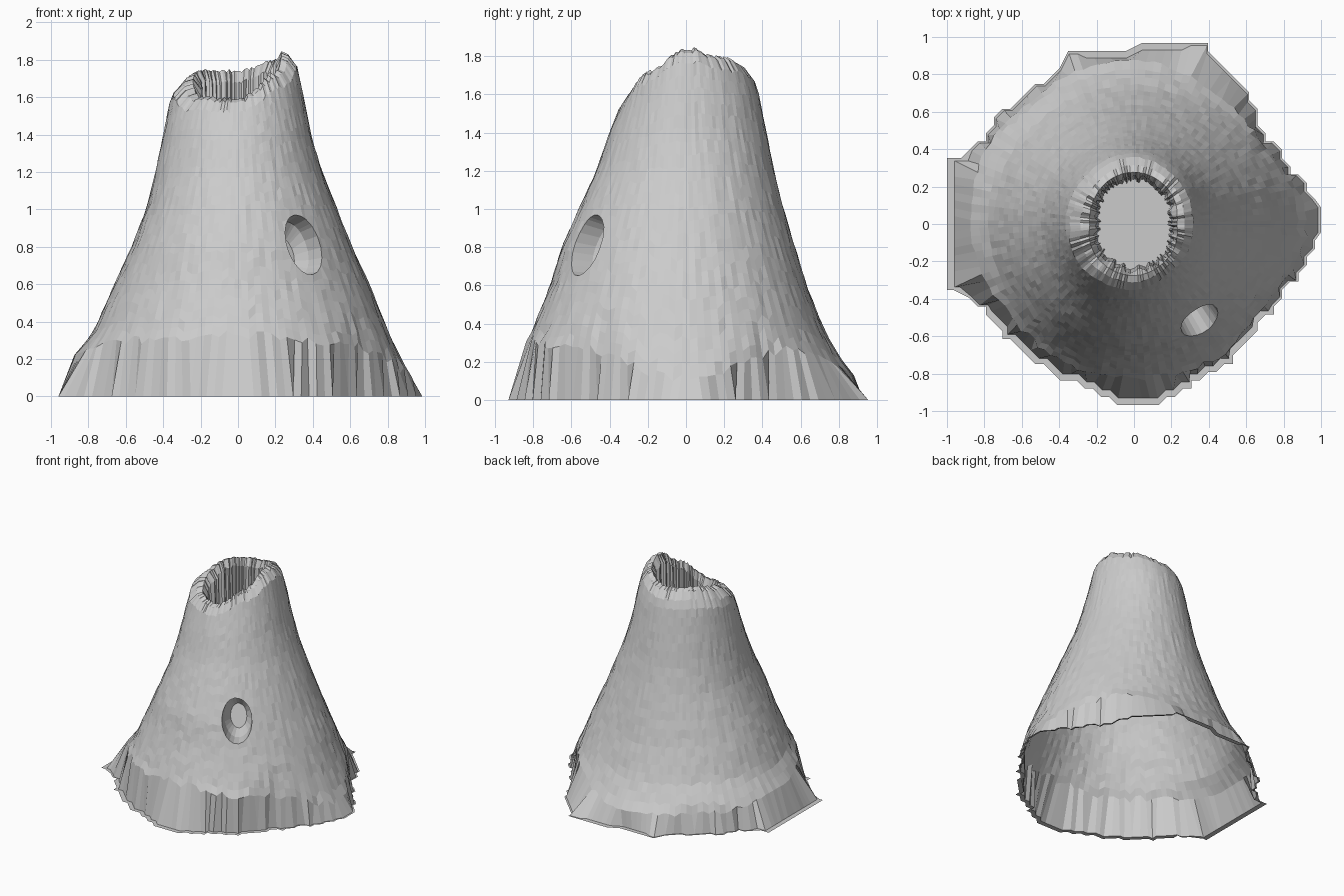
import bpy, bmesh, math, random
from mathutils import Vector
from mathutils.geometry import intersect_line_line_2d

random.seed(4)
if "Cube" in bpy.data.objects:
    bpy.data.objects.remove(bpy.data.objects["Cube"])

SEGMENTS, RINGS, CELL = 128, 24, 0.044

# footprint of the base, counter-clockwise
OUTLINE = [(1, -.05), (1, .06), (.88, .25), (.8, .36), (.7, .48), (.62, .7),
           (.42, .9), (.4, .98), (0, .98), (0, .94), (-.35, .93), (-.36, .87),
           (-.75, .55), (-.86, .38), (-1, .33), (-1, -.36), (-.82, -.43),
           (-.7, -.6), (-.45, -.8), (-.05, -.96), (.13, -.96), (.3, -.87),
           (.5, -.75), (.68, -.53), (.88, -.27)]

# slope radius by height along +x, +y, -x, -y
HEIGHTS = [.1, .2, .35, .6, .8, 1, 1.2, 1.4, 1.6, 1.75, 1.85]
SLOPES = [[.93, .87, .8, .7, .61, .53, .45, .39, .35, .32, .29],
          [.9, .82, .73, .63, .57, .51, .46, .42, .38, .33, .28],
          [.93, .89, .77, .66, .57, .49, .44, .4, .36, .26, .24],
          [.92, .9, .81, .71, .65, .56, .47, .4, .32, .27, .25]]
# heights every 45 degrees, starting at +x
SKIRT = [.12, .27, .13, .16, .22, .3, .33, .28]
CREST = [1.84, 1.79, 1.74, 1.74, 1.7, 1.6, 1.59, 1.72]


def around(values, angle):
    """Smoothly blend a ring of values by angle."""
    t = (angle / math.tau % 1) * len(values)
    i = int(t) % len(values)
    f = (1 - math.cos((t - int(t)) * math.pi)) / 2
    return values[i] * (1 - f) + values[(i + 1) % len(values)] * f


def along(values, z):
    """Read a slope at a height."""
    z = min(max(z, HEIGHTS[0]), HEIGHTS[-1])
    for i in range(len(HEIGHTS) - 1):
        if z <= HEIGHTS[i + 1]:
            f = (z - HEIGHTS[i]) / (HEIGHTS[i + 1] - HEIGHTS[i])
            return values[i] * (1 - f) + values[i + 1] * f


def slope_radius(angle, z):
    return around([along(s, z) for s in SLOPES], angle)


def outline_radius(angle):
    ray = Vector((math.cos(angle), math.sin(angle))) * 3
    for a, b in zip(OUTLINE, OUTLINE[1:] + OUTLINE[:1]):
        hit = intersect_line_line_2d(Vector((0, 0)), ray, Vector(a), Vector(b))
        if hit:
            return hit.length
    return .9


def snap(v):
    return max(-1, min(1, round(v / CELL) * CELL))


def polar(angle, r, z):
    return Vector((r * math.cos(angle), r * math.sin(angle), z))


bm = bmesh.new()
columns = []
for s in range(SEGMENTS):
    a = math.tau * (s + .5) / SEGMENTS
    edge = outline_radius(a)
    # stepped flange and ragged skirt
    flange = polar(a, edge, 0)
    flange.x, flange.y = snap(flange.x), snap(flange.y)
    flat_side = abs(math.cos(a)) < .3 and math.sin(a) > 0 or math.cos(a) < -.93
    foot = flange * (.96 if flat_side or math.sin(a) < -.5 else .985)
    ragged = .004 if flat_side else .025
    low = around(SKIRT, a) + random.uniform(-ragged, ragged)
    crest = around(CREST, a) + random.uniform(-.012, .012)
    points = [flange, foot]
    # flaring slope up to the shoulder
    for i in range(RINGS + 1):
        z = low + (crest - .07 - low) * i / RINGS
        r = min(slope_radius(a, z), edge * (.95 - .02 * min(i, 3)))
        points.append(polar(a, r * random.uniform(.994, 1.006), z))
    # rounded lip, then the crater wall
    shoulder = slope_radius(a, crest - .07)
    inner = .2 + .05 * abs(math.sin(a))
    mouth = inner + random.uniform(-.015, .015)
    points.append(polar(a, shoulder * .6 + inner * .4, crest - .015))
    points.append(polar(a, shoulder * .25 + inner * .75, crest))
    points.append(polar(a, mouth, crest - .06))
    points.append(polar(a, mouth * .93, 1.3))
    columns.append([bm.verts.new(p) for p in points])

for s in range(SEGMENTS):
    here, after = columns[s], columns[(s + 1) % SEGMENTS]
    for i in range(len(here) - 1):
        bm.faces.new((here[i], after[i], after[i + 1], here[i + 1]))
bm.faces.new([c[-1] for c in columns])  # crater floor

# side vent: open the wall, round the edge, then sink a pocket
CENTRE_X, CENTRE_Z = .35, .81


def vent_offset(p):
    dx, dz = p.x - CENTRE_X, p.z - CENTRE_Z
    return (dx + dz * .25) / .09, dz / .16


def in_vent(f):
    c = f.calc_center_median()
    return c.y < 0 and math.hypot(*vent_offset(c)) < 1


bmesh.ops.delete(bm, geom=[f for f in bm.faces if in_vent(f)], context='FACES')
rim = [e for e in bm.edges if e.is_boundary and e.verts[0].co.z > .5]
for v in {v for e in rim for v in e.verts}:
    u, w = vent_offset(v.co)
    n = math.hypot(u, w)
    u, w = u / n, w / n
    v.co.z = CENTRE_Z + w * .16
    v.co.x = CENTRE_X + u * .09 - w * .04
    a = math.atan2(v.co.y, v.co.x)
    v.co.y = -math.sqrt(max(slope_radius(a, v.co.z) ** 2 - v.co.x ** 2, .01))
for depth, shrink in ((Vector((-.06, .1, -.02)), .9), (Vector((-.04, .07, -.03)), .6)):
    made = bmesh.ops.extrude_edge_only(bm, edges=rim)["geom"]
    ring = [g for g in made if isinstance(g, bmesh.types.BMVert)]
    rim = [g for g in made if isinstance(g, bmesh.types.BMEdge) and g.is_boundary]
    middle = sum((v.co for v in ring), Vector()) / len(ring)
    for v in ring:
        v.co = middle + (v.co - middle) * shrink + depth
bmesh.ops.contextual_create(bm, geom=rim)

bmesh.ops.remove_doubles(bm, verts=bm.verts[:], dist=.0005)
bmesh.ops.recalc_face_normals(bm, faces=bm.faces[:])
mesh = bpy.data.meshes.new("mound")
bm.to_mesh(mesh)
bm.free()

stone = bpy.data.materials.new("grey stone")
stone.use_nodes = True
stone.diffuse_color = (.6, .6, .6, 1)
stone.node_tree.nodes["Principled BSDF"].inputs["Base Color"].default_value = (.6, .6, .6, 1)
mesh.materials.append(stone)
mound = bpy.data.objects.new("mound", mesh)
bpy.context.collection.objects.link(mound)
